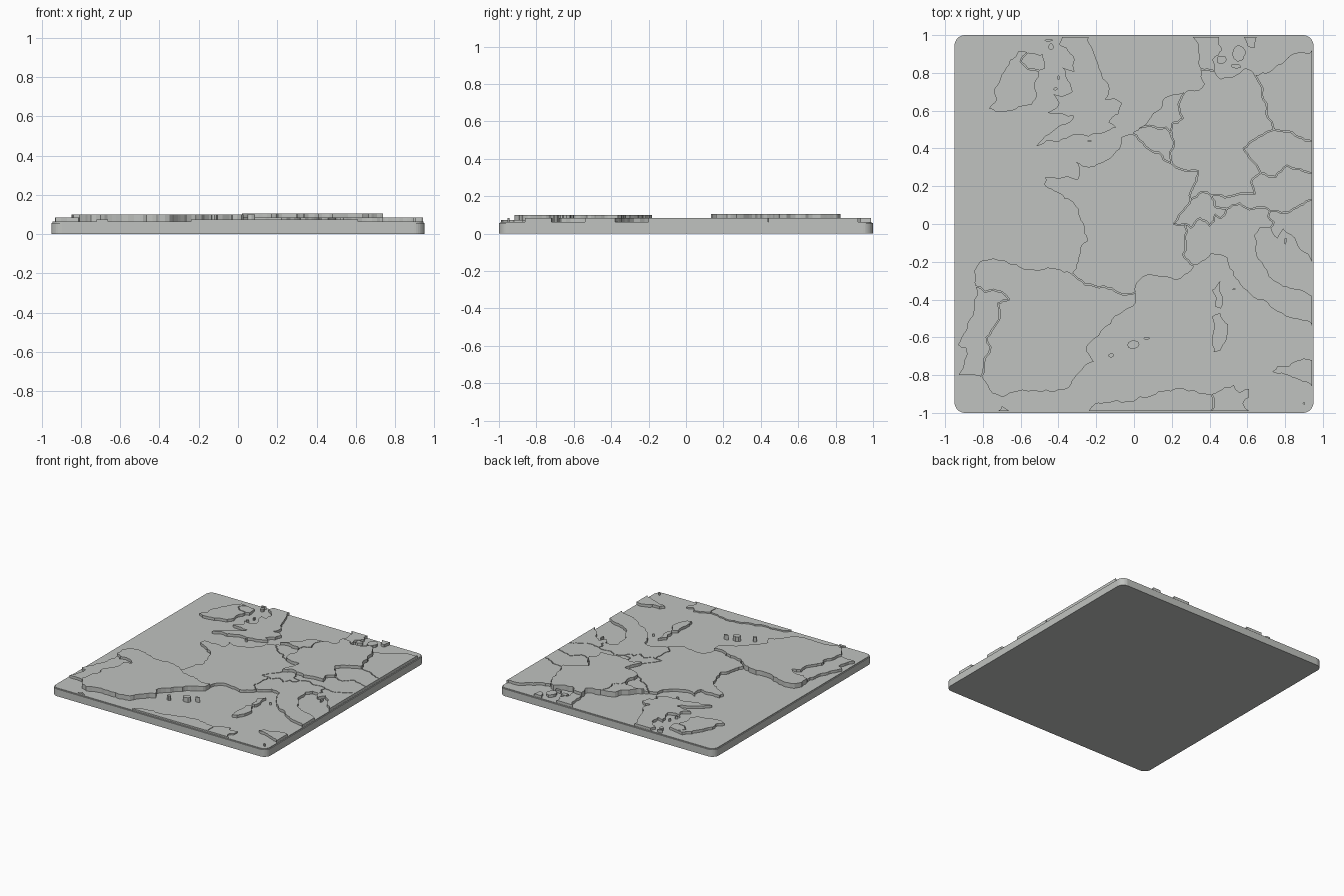
import bpy, bmesh, math, random
from mathutils import Vector

if "Cube" in bpy.data.objects:
    bpy.data.objects.remove(bpy.data.objects["Cube"])

random.seed(7)

E, N, S = 94.5, 99.3, -99.3          # limits of the board, in hundredths
SEA = 0.063
LOW, MID, IBERIA, HIGH = 0.074, 0.084, 0.100, 0.104

stone = bpy.data.materials.new("pale_grey")
stone.diffuse_color = (0.53, 0.545, 0.525, 1)
stone.use_nodes = True
stone.node_tree.nodes["Principled BSDF"].inputs["Base Color"].default_value = stone.diffuse_color


def prism(name, pts, z0, z1):
    """Upright solid from a flat outline."""
    bm = bmesh.new()
    face = bm.faces.new([bm.verts.new((x, y, z0)) for x, y in pts])
    ext = bmesh.ops.extrude_face_region(bm, geom=[face])
    for v in ext["geom"]:
        if isinstance(v, bmesh.types.BMVert):
            v.co.z = z1
    bmesh.ops.triangulate(bm, faces=[f for f in bm.faces if len(f.verts) > 4])
    bmesh.ops.recalc_face_normals(bm, faces=bm.faces)
    me = bpy.data.meshes.new(name)
    bm.to_mesh(me)
    bm.free()
    me.materials.append(stone)
    ob = bpy.data.objects.new(name, me)
    bpy.context.collection.objects.link(ob)
    return ob


def rounded_rect(w, h, r, n=8):
    pts = []
    for k, (sx, sy) in enumerate([(1, 1), (-1, 1), (-1, -1), (1, -1)]):
        for i in range(n + 1):
            a = math.pi / 2 * (k + i / n)
            pts.append((sx * (w - r) + r * math.cos(a), sy * (h - r) + r * math.sin(a)))
    return pts


def split(p, q):
    """Midpoint displacement of one segment."""
    d = q - p
    if d.length < 3.2:
        return [p]
    m = (p + q) / 2 + Vector((-d.y, d.x)) * random.uniform(-0.15, 0.15)
    m.x = min(m.x, E)
    return split(p, m) + split(m, q)


rough_lines = {}                     # shared borders reuse the same rough line


def ragged(a, b):
    if (a[0] == b[0] == E) or (a[1] == b[1] and abs(a[1]) == N):
        return [a]
    lo, hi = sorted((a, b))
    if (lo, hi) not in rough_lines:
        rough_lines[lo, hi] = [tuple(p) for p in split(Vector(lo), Vector(hi))] + [hi]
    line = rough_lines[lo, hi]
    return line[:-1] if lo == a else line[:0:-1]


def land(name, outline, top, gap=0.3):
    """Raised piece with rough edges, shrunk a little to leave a border groove."""
    pts = []
    for i, p in enumerate(outline):
        q = outline[(i + 1) % len(outline)]
        if p != q:
            pts += ragged(p, q)
    area = sum(p[0] * q[1] - q[0] * p[1] for p, q in zip(pts, pts[1:] + pts[:1]))
    if area < 0:
        pts.reverse()
    out = []
    for i, p in enumerate(pts):
        d = Vector(pts[(i + 1) % len(pts)]) - Vector(pts[i - 1])
        d.normalize()
        out.append(((p[0] - d.y * gap) / 100, (p[1] + d.x * gap) / 100))
    return prism(name, out, 0.055, top)


# Board with a thin stepped sea plate on top
prism("base_board", rounded_rect(0.95, 1.0, 0.055), 0, 0.057)
prism("sea_plate", rounded_rect(0.943, 0.993, 0.05), 0.05, SEA)

# Shared borders
pt_es = [(-81, -81), (-79, -71), (-76, -65), (-78, -60), (-73, -53), (-72, -42),
         (-66, -40), (-70, -36), (-79, -36), (-84, -33)]
fr_es = [(-33, -26), (-26, -32), (-16, -33), (-8, -36.5), (1, -36)]
fr_be = [(-1, 48), (6, 41), (13, 38), (20, 32)]
fr_de = [(20, 32), (25, 29), (34, 28), (32, 21), (30, 13)]
fr_ch = [(30, 13), (24, 5), (21, 0), (27, 0)]
fr_it = [(27, 0), (27, -8), (26, -16), (32, -22)]
be_nl = [(2, 50), (8, 52), (17, 51), (20, 46)]
be_de = [(20, 46), (21, 41), (19, 38), (20, 32)]
nl_de = [(20, 46), (20, 53), (26, 56), (24, 61), (27, 70)]
de_dk = [(35, 82), (43, 81)]
de_pl = [(64, 79), (68, 72), (70, 64), (73, 54), (74, 50)]
de_cz = [(74, 50), (68, 47), (61, 43), (58, 40), (62, 34), (67, 27)]
de_at = [(67, 27), (62, 22), (64, 16), (56, 16), (48, 14), (41, 15)]
de_ch = [(41, 15), (36, 17), (30, 13)]
ch_at = [(41, 15), (43, 9), (49, 8)]
ch_it = [(27, 0), (30, -2), (35, 3), (40, -1), (43, 5), (46, 3), (49, 8)]
at_it = [(49, 8), (56, 11), (63, 8), (72, 7)]
at_si = [(72, 7), (80, 6), (88, 10), (E, 13)]
it_si = [(72, 7), (71, 4), (74, 1), (72, -2)]
cz_at = [(67, 27), (75, 25), (81, 31), (88, 29), (E, 27)]
cz_pl = [(74, 50), (80, 49), (87, 46), (E, 44)]
ie_ni = [(-56, 91), (-60, 86), (-56, 82), (-50, 81)]
dz_tn = [(41, -90), (42, -95), (41, S)]


def rev(chain):
    return chain[::-1]


# South-western peninsula
land("portugal", pt_es + [(-85, -42), (-87, -50), (-89, -56), (-93.5, -64), (-89, -66),
     (-90, -72), (-93, -80), (-87, -80)], MID)
land("spain", rev(pt_es) + [
    (-78, -85), (-75, -90), (-70, -92), (-62, -89), (-50, -89), (-37, -88), (-33, -85),
    (-29, -79), (-21, -73), (-25, -67), (-21, -61), (-12, -53), (1, -42)]
    + rev(fr_es) + [(-50, -24), (-62, -21), (-74, -18), (-82, -20), (-85, -25)], IBERIA)

# Western mainland
land("france", fr_es + [(3, -30), (8, -27), (16, -28), (22, -30), (27, -27)] + rev(fr_it)
     + rev(fr_ch) + rev(fr_de) + rev(fr_be) + [
    (-7, 46), (-8, 40), (-15, 34), (-21, 31), (-27, 31), (-31, 33), (-30, 24), (-38, 25),
    (-47, 25), (-48, 21), (-42, 17), (-37, 13), (-30, 8), (-27, 0), (-25, -9), (-28, -11),
    (-30, -20)], MID)
land("belgium", be_nl + be_de + rev(fr_be), MID)
land("netherlands", nl_de + [(21, 69), (16, 67), (12, 60), (6, 53)] + be_nl, HIGH)
land("germany", nl_de + [(34, 71), (37, 74), (35, 78)] + de_dk + [(46, 77), (52, 78), (59, 83)]
     + de_pl + de_cz + de_at + de_ch + rev(fr_de) + rev(be_de), HIGH)

# Central and eastern mainland
land("switzerland", rev(de_ch) + ch_at + rev(ch_it) + rev(fr_ch), MID)
land("austria", rev(de_at) + cz_at + rev(at_si) + rev(at_it) + rev(ch_at), MID)
land("czechia", cz_pl + rev(cz_at) + rev(de_cz), MID)
land("poland", rev(de_pl) + [(72, 81), (80, 87), (88, 91), (E, 92)] + rev(cz_pl), MID)
land("northern_balkans", at_si + [(E, -20), (88, -14), (83, -6), (79, -3), (76, -8),
     (73, -5)] + rev(it_si), MID)
land("italy", fr_it + [(36, -20), (41, -16), (49, -18), (52, -25), (56, -32), (63, -39),
     (72, -44), (80, -49), (88, -51), (E, -54), (E, -38), (86, -34), (77, -31), (69, -22),
     (65, -14), (64, -6), (67, -2)] + rev(it_si) + rev(at_it) + rev(ch_it), MID)

# North-western islands
land("great_britain", [
    (-38, N), (-40, 95), (-36, 93), (-32, 87), (-32, 81), (-38, 83), (-34, 74), (-33, 70),
    (-43, 69), (-40, 64), (-46, 59), (-38, 58), (-32, 57), (-38, 53), (-45, 48), (-52, 41),
    (-44, 44), (-40, 43), (-34, 46), (-24, 46), (-16, 48), (-9, 51), (-13, 54), (-8, 58),
    (-6, 64), (-11, 67), (-15, 66), (-13, 74), (-18, 82), (-20, 88), (-23, 95), (-24, N)], MID)
land("ireland", ie_ni + [(-52, 75), (-51, 69), (-54, 63), (-63, 60), (-73, 59), (-77, 61),
     (-73, 66), (-74, 72), (-71, 77), (-69, 81), (-66, 87), (-61, 92)], MID)
land("northern_ireland", ie_ni + [(-47, 82), (-48, 90)], MID)

# Northern peninsulas
land("jutland", de_dk + [(42, 87), (47, 92), (45, N), (31, N), (34, 90)], MID)
land("southern_sweden", [(58, N), (60, 94), (64, 93), (65, N)], MID)

# Southern coast
land("algeria", dz_tn + [(-24, S), (-21, -95), (-13, -94), (3, -91), (16, -88), (29, -88)], LOW)
land("tunisia", rev(dz_tn) + [(48, -86), (53, -85), (56, -89), (61, -87), (61, -92),
     (58, -95), (61, S)], LOW)
land("morocco", [(-72, S), (-70, -96), (-67, -98), (-66, S)], LOW)

# Larger southern islands
land("sicily", [(73, -78), (76, -75), (82, -75), (E, -72), (E, -86), (88, -83), (80, -80)], MID)
land("sardinia", [(41, -49), (41, -60), (42, -68), (46, -67), (49, -62), (50, -53), (46, -47)], MID)
land("corsica", [(46, -30), (41, -35), (43, -44), (46, -45), (47, -38)], MID)

# Small islands: name, centre, half sizes, height
for name, x, y, rx, ry, top in [
        ("balearic_main", -0.5, -64, 3.6, 2.6, IBERIA), ("balearic_west", -12, -69.5, 2, 1.3, IBERIA),
        ("balearic_east", 7, -60.5, 2, 0.9, IBERIA), ("malta_island", 90, -95, 0.9, 0.7, MID),
        ("zealand_island", 55, 90, 4, 4.5, MID), ("funen_island", 46.5, 87, 3, 2.5, MID),
        ("lolland_island", 54, 83.5, 3.5, 1.4, MID), ("hebrides_south", -44, 94, 1.8, 2, MID),
        ("hebrides_north", -45, 97.3, 2.2, 1, MID), ("elba_island", 53, -34.5, 1, 0.6, MID),
        ("anglesey", -41.5, 71.5, 1.4, 1, MID), ("isle_of_man", -40, 77.5, 0.9, 1.3, MID),
        ("isle_of_wight", -23.5, 44, 1.3, 0.7, MID), ("adriatic_island", 80, -9, 0.9, 2, MID)]:
    ring = [(i * math.tau / 8, random.uniform(0.75, 1.1)) for i in range(8)]
    land(name, [(x + rx * k * math.cos(a), y + ry * k * math.sin(a)) for a, k in ring], top, 0.1)
